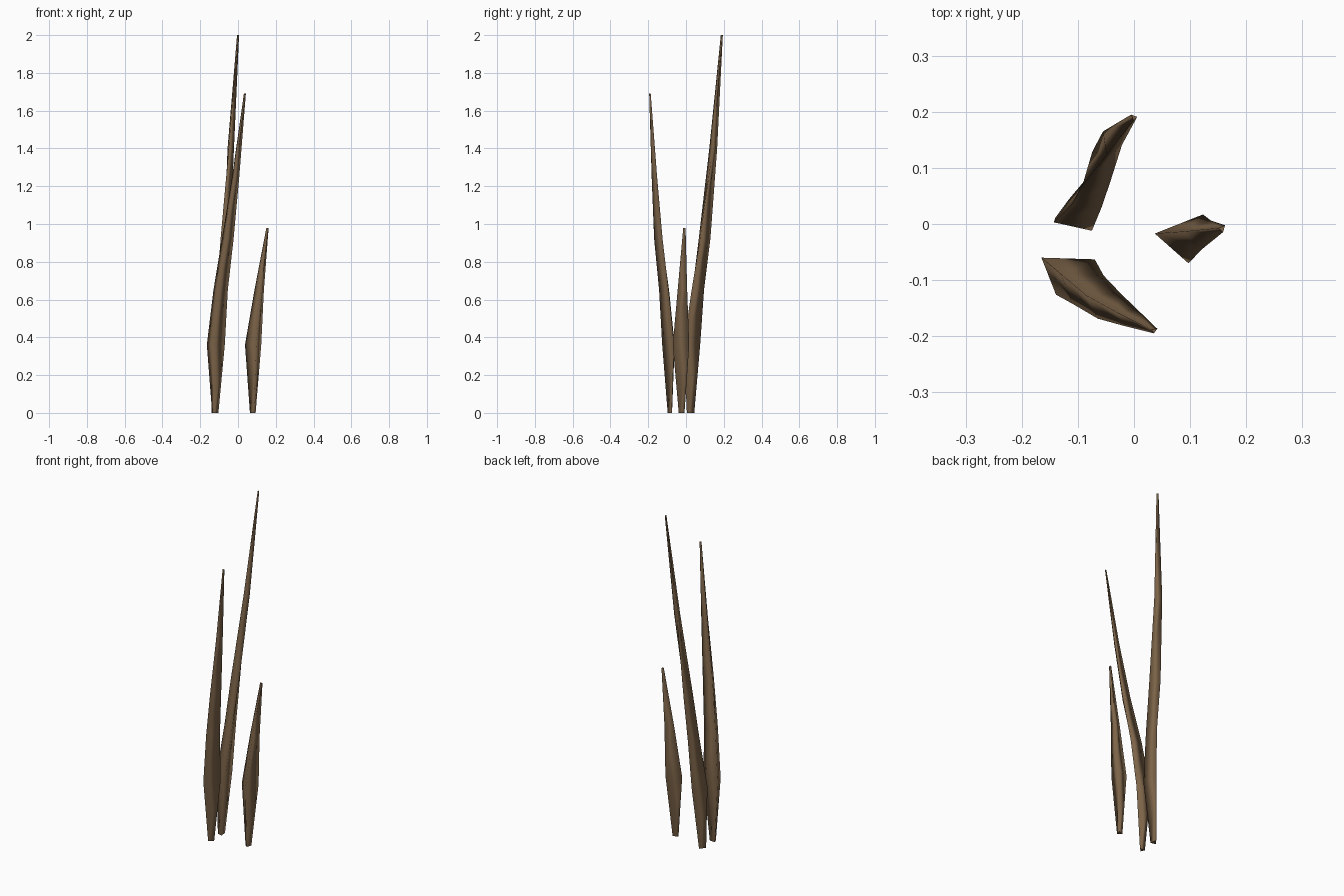
import bpy, bmesh
from math import radians, sin, cos

if "Cube" in bpy.data.objects:
    bpy.data.objects.remove(bpy.data.objects["Cube"])

mat = bpy.data.materials.new("dry_brown")
mat.diffuse_color = (0.2, 0.125, 0.065, 1)
mat.use_nodes = True
mat.node_tree.nodes["Principled BSDF"].inputs["Base Color"].default_value = mat.diffuse_color


def blade(name, tri, levels):
    """Loft a triangular section through (x, y, z, scale, twist) levels."""
    bm = bmesh.new()
    rings = []
    for x, y, z, s, tw in levels:
        c, n = cos(radians(tw)), sin(radians(tw))
        rings.append([bm.verts.new((x + s * (a * c - b * n), y + s * (a * n + b * c), z))
                      for a, b in tri])
    for lo, hi in zip(rings, rings[1:]):
        for i in range(3):
            j = (i + 1) % 3
            bm.faces.new((lo[i], lo[j], hi[j], hi[i]))
    bm.faces.new(rings[0][::-1])
    bm.faces.new(rings[-1])
    bmesh.ops.recalc_face_normals(bm, faces=bm.faces)
    # smooth sides, crisp end caps
    for f in bm.faces:
        f.smooth = len(f.verts) == 4
    me = bpy.data.meshes.new(name)
    bm.to_mesh(me)
    bm.free()
    me.materials.append(mat)
    bpy.context.collection.objects.link(bpy.data.objects.new(name, me))


# tallest blade, leaning to the back
blade("tall_blade", [(-0.04, -0.019), (0.028, -0.034), (0.013, 0.053)], [
    (-0.122, 0.02, 0.0, 0.45, 0), (-0.103, 0.022, 0.36, 1, 0),
    (-0.083, 0.053, 0.65, 0.78, 8), (-0.07, 0.09, 0.92, 0.72, 20),
    (-0.042, 0.143, 1.4, 0.47, 45), (0.0, 0.19, 2.0, 0.13, 60)])

# middle blade, leaning to the front right
blade("middle_blade", [(-0.04, 0.023), (-0.014, -0.043), (0.055, 0.02)], [
    (-0.123, -0.082, 0.0, 0.35, 0), (-0.125, -0.083, 0.36, 1, 0),
    (-0.098, -0.108, 0.65, 0.8, 0), (-0.058, -0.14, 0.92, 0.65, 5),
    (-0.014, -0.164, 1.25, 0.4, 8), (0.036, -0.19, 1.69, 0.11, 10)])

# short blade on the right
blade("short_blade", [(-0.048, 0.006), (0.012, -0.047), (0.038, 0.04)], [
    (0.08, -0.022, 0.0, 0.35, 0), (0.085, -0.023, 0.36, 1, 0),
    (0.115, -0.017, 0.65, 0.58, 0), (0.157, -0.008, 0.98, 0.14, 0)])
